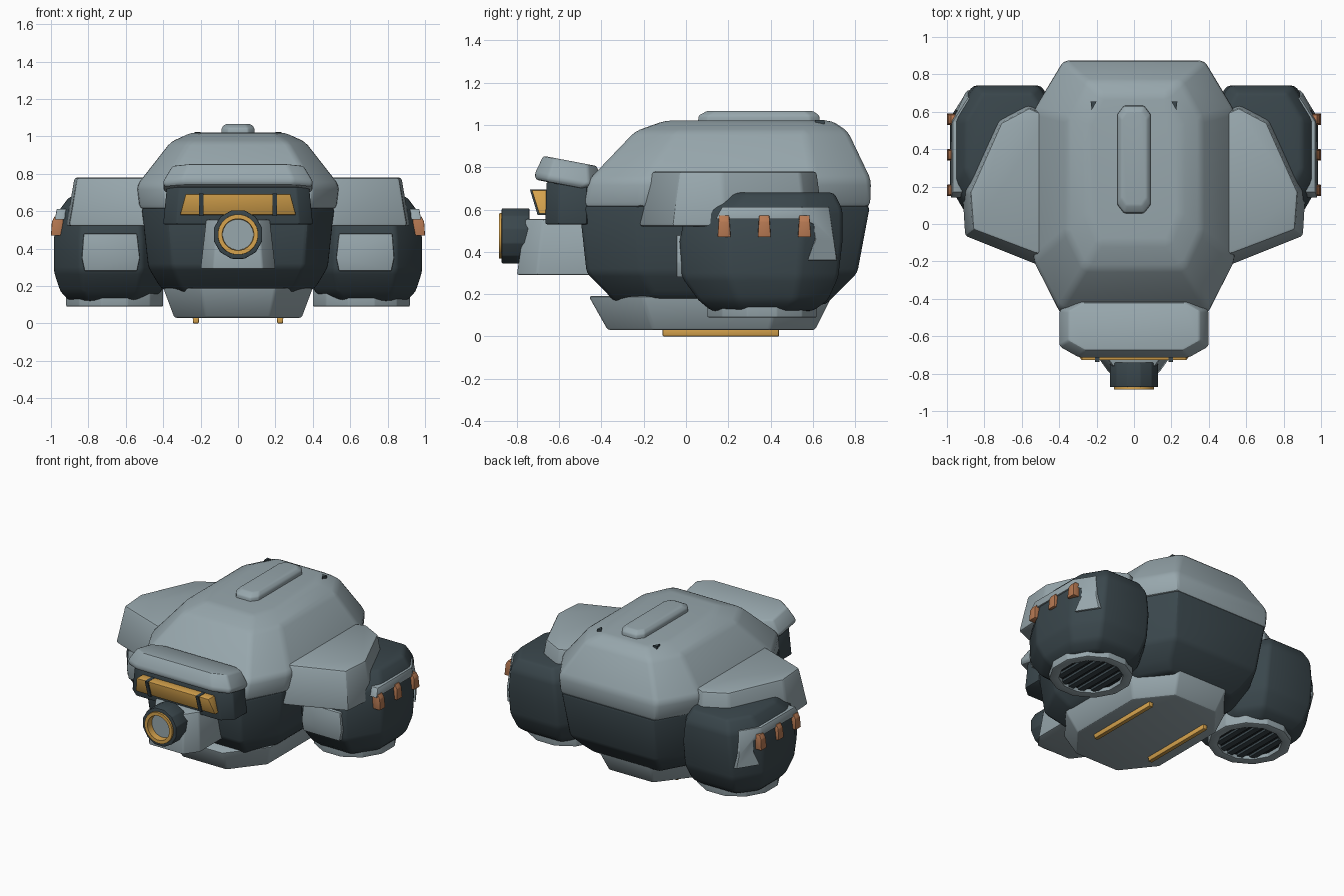
import bpy, bmesh, math
from mathutils import Vector

cube = bpy.data.objects.get("Cube")
if cube:
    bpy.data.objects.remove(cube)


def material(name, rgb):
    m = bpy.data.materials.new(name)
    m.use_nodes = True
    m.diffuse_color = (*rgb, 1)
    m.node_tree.nodes["Principled BSDF"].inputs["Base Color"].default_value = (*rgb, 1)
    return m


LIGHT = material("pale_blue_grey", (0.31, 0.385, 0.415))
DARK = material("dark_slate", (0.042, 0.062, 0.072))
BLACK = material("grille_shadow", (0.015, 0.02, 0.023))
GOLD = material("gold", (0.68, 0.37, 0.075))
COPPER = material("copper", (0.47, 0.19, 0.085))


def loft(name, rings, mat, bevel=0.0, closed=False, mirror=False):
    """Skin a stack of equal-length rings; cap the ends or join them."""
    bm = bmesh.new()
    rows = [[bm.verts.new(p) for p in ring] for ring in rings]
    n = len(rows[0])
    pairs = list(zip(rows, rows[1:]))
    if closed:
        pairs.append((rows[-1], rows[0]))
    else:
        bm.faces.new(rows[0])
        bm.faces.new(rows[-1])
    for a, b in pairs:
        for i in range(n):
            j = (i + 1) % n
            bm.faces.new((a[i], a[j], b[j], b[i]))
    bmesh.ops.recalc_face_normals(bm, faces=bm.faces)
    if bevel:
        edges = [e for e in bm.edges if e.calc_face_angle(0) > math.radians(15)]
        bmesh.ops.bevel(bm, geom=edges, offset=bevel, segments=2, profile=0.5,
                        affect='EDGES', clamp_overlap=True)
    me = bpy.data.meshes.new(name)
    bm.to_mesh(me)
    bm.free()
    me.materials.append(mat)
    ob = bpy.data.objects.new(name, me)
    bpy.context.collection.objects.link(ob)
    bpy.ops.object.select_all(action='DESELECT')
    ob.select_set(True)
    bpy.context.view_layer.objects.active = ob
    bpy.ops.object.shade_smooth_by_angle(angle=math.radians(28))
    if mirror:
        ob.modifiers.new("mirror", 'MIRROR')
    return ob


def octagon(z, hx, y0, y1, cx=0, f=(0.74, 0.2), b=(0.7, 0.2)):
    """Chamfered rectangle; f and b give the front and back chamfers as fractions."""
    d = y1 - y0
    half = [(hx * f[0], y0), (hx, y0 + d * f[1]), (hx, y1 - d * b[1]), (hx * b[0], y1)]
    pts = half + [(-x, y) for x, y in reversed(half)]
    return [Vector((cx + x, y, z)) for x, y in pts]


def quad(z, hx, y0, y1, cx=0):
    return [Vector((cx + x, y, z)) for x, y in
            ((-hx, y0), (hx, y0), (hx, y1), (-hx, y1))]


def turned(profile, centre, axis, n=12):
    """Rings of a turned part from (radius, height) pairs along y or z."""
    rings = []
    for r, h in profile:
        ring = []
        for i in range(n):
            a = math.tau * (i + 0.5) / n
            u, v = r * math.cos(a), r * math.sin(a)
            ring.append(Vector(centre) + Vector((u, v, h) if axis == 'z' else (u, h, v)))
        rings.append(ring)
    return rings


# Main body: upper shell, lower hull, keel
loft("upper_shell", [octagon(0.61, 0.525, -0.49, 0.87), octagon(0.74, 0.54, -0.46, 0.875),
                     octagon(0.97, 0.36, -0.24, 0.765), octagon(1.02, 0.25, -0.1, 0.69)],
     LIGHT, 0.025)
loft("lower_hull", [octagon(0.15, 0.36, -0.33, 0.66), octagon(0.2, 0.42, -0.37, 0.71),
                    octagon(0.3, 0.48, -0.47, 0.81), octagon(0.62, 0.515, -0.505, 0.87)],
     DARK, 0.02)
keel_cut = dict(f=(0.5, 0.22), b=(0.5, 0.22))
loft("keel", [octagon(0.03, 0.34, -0.37, 0.61, **keel_cut),
              octagon(0.19, 0.4, -0.46, 0.69, **keel_cut)], LIGHT, 0.012)
loft("keel_strip", [quad(0, 0.015, -0.11, 0.44, 0.225), quad(0.04, 0.018, -0.11, 0.44, 0.225)],
     GOLD, 0.005, mirror=True)

# Roof fin and small vents
fin_cut = dict(f=(0.6, 0.08), b=(0.6, 0.08))
loft("roof_fin", [octagon(1.0, 0.09, 0.055, 0.635, **fin_cut),
                  octagon(1.045, 0.088, 0.06, 0.63, **fin_cut),
                  octagon(1.066, 0.068, 0.1, 0.6, **fin_cut)], LIGHT, 0.008)
vent = ((0.2, 0.655), (0.232, 0.655), (0.226, 0.61))
loft("roof_vent", [[(x, y, z) for x, y in vent] for z in (1.0, 1.023)], DARK, mirror=True)

# Face: brow hood, head block, visor with bars
hood_cut = dict(f=(0.74, 0.2), b=(0.78, 0.17))
hood = [octagon(0.712, 0.39, -0.71, -0.45, **hood_cut),
        octagon(0.74, 0.402, -0.715, -0.405, **hood_cut),
        octagon(0.832, 0.35, -0.675, -0.42, **hood_cut)]
for ring in hood:
    for p in ring:
        p.z -= 0.19 * (p.y + 0.56)
loft("brow_hood", hood, LIGHT, 0.012)
loft("head_block", [octagon(0.53, 0.4, -0.665, -0.42, f=(0.82, 0.25)),
                    octagon(0.73, 0.38, -0.66, -0.42, f=(0.82, 0.25))], DARK, 0.008)
loft("visor", [quad(0.58, 0.31, -0.695, -0.645), quad(0.692, 0.28, -0.73, -0.655)], GOLD, 0.006)
loft("visor_bar", [quad(0.575, 0.012, -0.702, -0.65, 0.197),
                   quad(0.694, 0.012, -0.738, -0.66, 0.197)], DARK, mirror=True)

# Snout and lens barrel
snout_cut = dict(f=(0.66, 0.25), b=(1, 0.1))
loft("snout", [octagon(0.29, 0.2, -0.8, -0.42, **snout_cut),
               octagon(0.555, 0.17, -0.76, -0.42, **snout_cut)], LIGHT, 0.01)
eye = (0, 0, 0.475)
loft("lens_barrel", turned([(0.095, -0.74), (0.134, -0.74), (0.134, -0.872), (0.095, -0.872)],
                           eye, 'y'), DARK, 0.005, closed=True)
loft("lens_ring", turned([(0.112, -0.8), (0.108, -0.885), (0.085, -0.885), (0.08, -0.8)],
                         eye, 'y', 24), GOLD, closed=True)
loft("lens", turned([(0.09, -0.79), (0.09, -0.84)], eye, 'y', 24), LIGHT)

# Side pods
PX, PY = 0.68, 0.36
pod_cut = dict(cx=PX, f=(0.55, 0.3), b=(0.6, 0.25))
pod_levels = [(0.12, 0.22, 0.12, 0.6), (0.17, 0.27, 0.06, 0.67), (0.28, 0.305, -0.02, 0.72),
              (0.45, 0.305, -0.03, 0.74), (0.6, 0.28, 0.0, 0.74), (0.68, 0.22, 0.12, 0.7)]
loft("side_pod", [octagon(*level, **pod_cut) for level in pod_levels], DARK, 0.02, mirror=True)

# Shoulder armour over each pod
low = [(0.45, -0.23), (0.53, -0.215), (0.905, -0.065), (0.92, 0.18),
       (0.74, 0.57), (0.57, 0.655), (0.45, 0.6)]
top = [(0.45, -0.17), (0.53, -0.155), (0.86, -0.03), (0.875, 0.17),
       (0.71, 0.54), (0.56, 0.62), (0.45, 0.57)]
loft("shoulder_armour", [[(x, y, 0.52) for x, y in low], [(x, y, 0.78) for x, y in top]],
     LIGHT, 0.015, mirror=True)

# Front plate on each pod
front = [(0.54, 0.28), (0.82, 0.28), (0.835, 0.35), (0.825, 0.48), (0.54, 0.48), (0.525, 0.35)]
loft("pod_front_plate", [[(x, y, z) for x, z in front] for y in (-0.045, 0.03)],
     LIGHT, 0.006, mirror=True)


# Outer trim on each pod, following its sloped and chamfered wall
def wall_x(y, z):
    return 0.985 - 0.17 * max(0, z - 0.45) - 0.64 * max(0, y - 0.547)


def wall_plate(name, outline):
    loft(name, [[(wall_x(y, z) + t, y, z) for y, z in outline] for t in (-0.04, 0.012)],
         LIGHT, 0.004, mirror=True)


wall_plate("pod_trim_band", [(0.14, 0.555), (0.55, 0.555), (0.55, 0.612), (0.17, 0.612)])
wall_plate("pod_trim_leg", [(0.575, 0.36), (0.715, 0.36), (0.7, 0.45), (0.675, 0.612),
                            (0.547, 0.612), (0.547, 0.555), (0.605, 0.53), (0.61, 0.46)])
for i in range(3):
    y = 0.18 + 0.19 * i
    loft(f"copper_clip_{i + 1}", [quad(0.47, 0.03, y - 0.031, y + 0.031, 0.97),
                                  quad(0.545, 0.03, y - 0.026, y + 0.026, 0.965),
                                  quad(0.572, 0.025, y - 0.024, y + 0.024, 0.955)],
         COPPER, 0.004, mirror=True)

# Downward thrusters: ring, recess and slats
loft("thruster_ring", turned([(0.268, 0.21), (0.268, 0.09), (0.205, 0.09), (0.195, 0.21)],
                             (PX - 0.02, PY, 0), 'z'), LIGHT, 0.006, closed=True, mirror=True)
loft("thruster_recess", turned([(0.21, 0.116), (0.21, 0.13)], (PX - 0.02, PY, 0), 'z'),
     BLACK, mirror=True)
for i in range(-2, 3):
    x = 0.07 * i
    reach = math.sqrt(0.2 ** 2 - x ** 2)
    loft(f"thruster_slat_{i + 3}", [quad(z, 0.02, PY - reach, PY + reach, PX - 0.02 + x)
                                    for z in (0.1, 0.125)], DARK, mirror=True)
